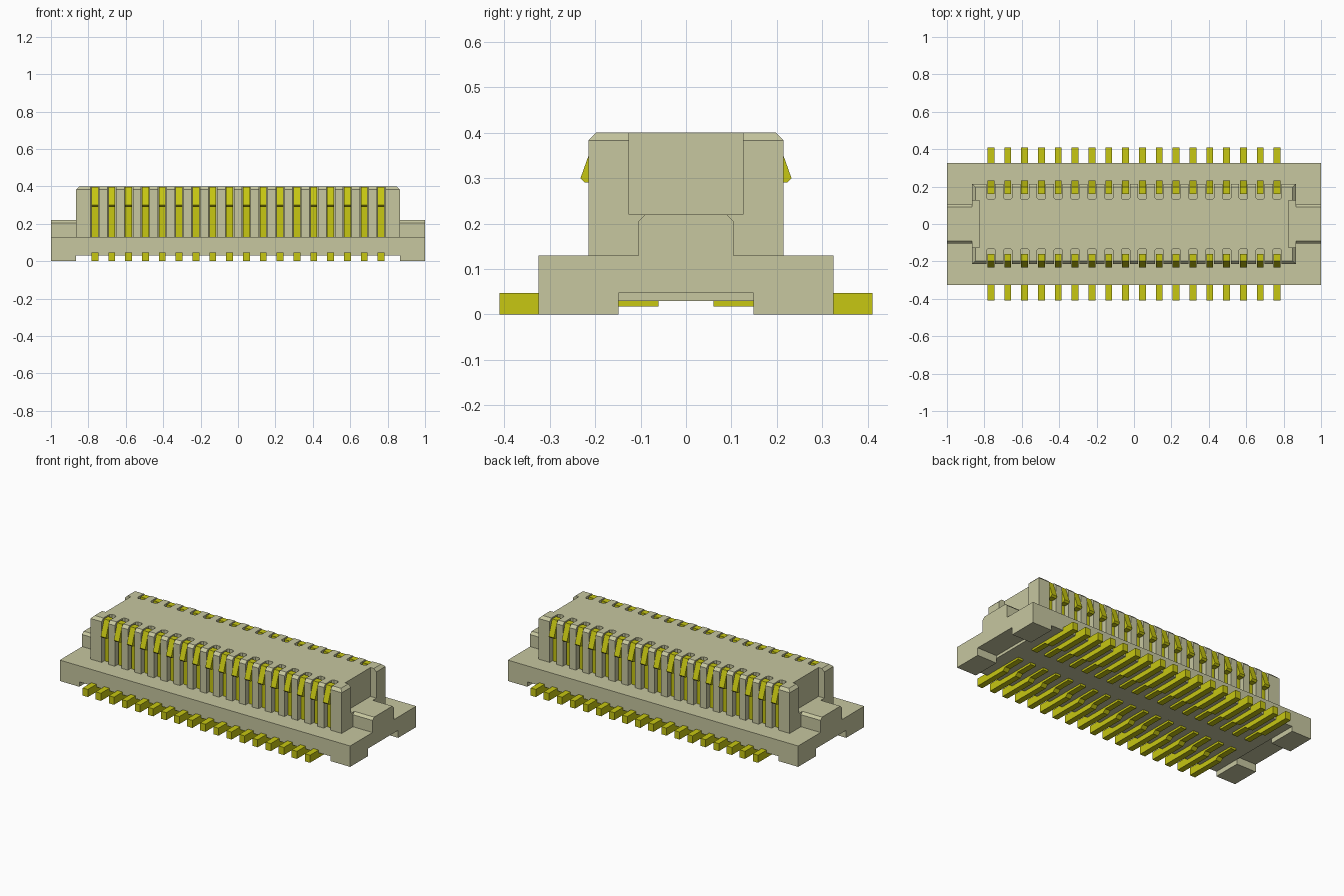
import bpy, bmesh
from mathutils import Matrix

cube = bpy.data.objects.get("Cube")
if cube:
    bpy.data.objects.remove(cube, do_unlink=True)


def material(name, rgb):
    m = bpy.data.materials.new(name)
    m.use_nodes = True
    m.diffuse_color = (*rgb, 1)
    m.node_tree.nodes["Principled BSDF"].inputs["Base Color"].default_value = (*rgb, 1)
    return m


PLASTIC = material("beige plastic", (0.57, 0.57, 0.35))
GOLD = material("gold metal", (0.57, 0.57, 0.006))

COUNT, PITCH, PIN_W, SLOT_W = 18, 0.09, 0.036, 0.046
PIN_X = [(i - (COUNT - 1) / 2) * PITCH for i in range(COUNT)]
SIDES = (-1, 1)


def add_box(bm, x0, x1, y0, y1, z0, z1):
    mid = Matrix.Translation(((x0 + x1) / 2, (y0 + y1) / 2, (z0 + z1) / 2))
    size = Matrix.Diagonal((abs(x1 - x0), abs(y1 - y0), abs(z1 - z0), 1))
    bmesh.ops.create_cube(bm, size=1, matrix=mid @ size)


def add_prism(bm, points, direction):
    """Extrude a closed 3D outline along a direction."""
    face = bm.faces.new([bm.verts.new(p) for p in points])
    out = bmesh.ops.extrude_face_region(bm, geom=[face], use_keep_orig=True)
    verts = [g for g in out["geom"] if isinstance(g, bmesh.types.BMVert)]
    bmesh.ops.translate(bm, verts=verts, vec=direction)


def finish(bm, name, mat):
    bmesh.ops.recalc_face_normals(bm, faces=bm.faces[:])
    mesh = bpy.data.meshes.new(name)
    bm.to_mesh(mesh)
    bm.free()
    mesh.materials.append(mat)
    ob = bpy.data.objects.new(name, mesh)
    bpy.context.collection.objects.link(ob)
    return ob


def carve(ob, cutter_bm):
    """Subtract the cutter and bake the result."""
    cutter = finish(cutter_bm, "cutter", PLASTIC)
    cutter.hide_render = True
    mod = ob.modifiers.new("cut", "BOOLEAN")
    mod.operation, mod.solver, mod.object = "DIFFERENCE", "EXACT", cutter
    bpy.context.view_layer.update()
    deps = bpy.context.evaluated_depsgraph_get()
    mesh = bpy.data.meshes.new_from_object(ob.evaluated_get(deps))
    ob.modifiers.clear()
    ob.data = mesh
    bpy.data.objects.remove(cutter, do_unlink=True)


# Base plate on four corner feet
bm = bmesh.new()
add_box(bm, -1, 1, -0.325, 0.325, 0, 0.13)
base = finish(bm, "base", PLASTIC)
cut = bmesh.new()
add_box(cut, -0.865, 0.865, -0.5, 0.5, -0.1, 0.03)
carve(base, cut)
cut = bmesh.new()
for s in SIDES:
    add_box(cut, s * 0.865, s * 1.1, -0.148, 0.148, -0.1, 0.047)
carve(base, cut)

# Tower with a chamfered top rim
bm = bmesh.new()
add_box(bm, -0.865, 0.865, -0.215, 0.215, 0.13, 0.40)
rim = [e for e in bm.edges if all(v.co.z > 0.3 for v in e.verts)]
bmesh.ops.bevel(bm, geom=rim, offset=0.017, segments=1, affect="EDGES")
tower = finish(bm, "tower", PLASTIC)

# End recesses and contact slots
cut = bmesh.new()
for s in SIDES:
    add_box(cut, s * 0.825, s * 1.0, -0.125, 0.125, 0.22, 0.5)
    h, r = SLOT_W / 2, 0.01
    for x in PIN_X:
        outline = [(-h, 0.3), (-h, 0.13 + r), (r - h, 0.13),
                   (h - r, 0.13), (h, 0.13 + r), (h, 0.3)]
        add_prism(cut, [(x + dx, s * y, 0.1) for dx, y in outline], (0, 0, 0.4))
carve(tower, cut)

# Chamfered blocks at both ends
section = [(-0.105, 0.13), (-0.105, 0.205), (-0.09, 0.22),
           (0.09, 0.22), (0.105, 0.205), (0.105, 0.13)]
for s, side in ((1, "left"), (-1, "right")):
    bm = bmesh.new()
    add_prism(bm, [(s * 0.865, y, z) for y, z in section], (s * 0.135, 0, 0))
    finish(bm, side + "_end_block", PLASTIC)

# Spring contacts and solder tails
contact = [(0.16, 0.13), (0.16, 0.396), (0.198, 0.396), (0.232, 0.30),
           (0.222, 0.29), (0.188, 0.29), (0.188, 0.13)]
tail = [(0.41, 0), (0.41, 0.047), (0.17, 0.047), (0.17, 0.031),
        (0.06, 0.031), (0.06, 0.017), (0.17, 0.017), (0.19, 0)]
for s, side in ((-1, "front"), (1, "back")):
    for part, profile in (("contacts", contact), ("tails", tail)):
        bm = bmesh.new()
        for x in PIN_X:
            add_prism(bm, [(x - PIN_W / 2, s * y, z) for y, z in profile],
                      (PIN_W, 0, 0))
        finish(bm, side + "_" + part, GOLD)
